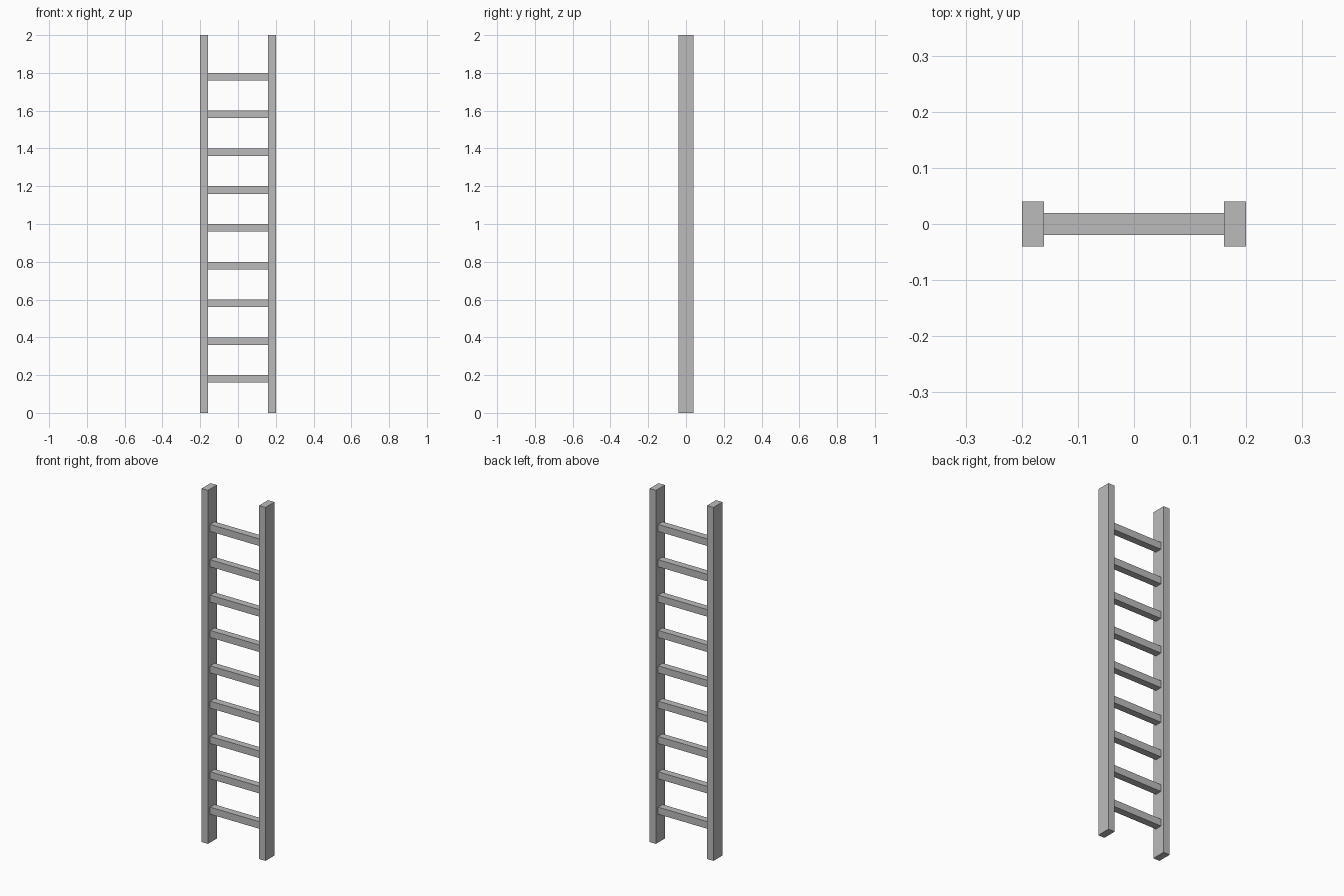
import bpy

cube = bpy.data.objects.get("Cube")
if cube:
    bpy.data.objects.remove(cube, do_unlink=True)

# Single flat grey
GREY = (0.5, 0.5, 0.5, 1.0)
grey = bpy.data.materials.new("plain_grey")
grey.use_nodes = True
grey.diffuse_color = GREY
grey.node_tree.nodes["Principled BSDF"].inputs["Base Color"].default_value = GREY

HEIGHT = 2.0
WIDTH = 0.4
THICK = 0.04       # rail width and rung height
RAIL_DEPTH = 0.08
RUNG_DEPTH = 0.04
SPACING = 0.2


def box(name, size, location):
    bpy.ops.mesh.primitive_cube_add(size=1, location=location)
    obj = bpy.context.object
    obj.name = name
    obj.scale = size
    bpy.ops.object.transform_apply(location=False, rotation=False, scale=True)
    obj.data.materials.append(grey)
    return obj


# Upright side rails
for side, sign in (("left", 1), ("right", -1)):
    box(f"{side}_rail", (THICK, RAIL_DEPTH, HEIGHT),
        (sign * (WIDTH - THICK) / 2, 0, HEIGHT / 2))

# Rungs, fitted between the rails with their tops on each spacing step
for i in range(1, 10):
    box(f"rung_{i}", (WIDTH - 2 * THICK, RUNG_DEPTH, THICK),
        (0, 0, i * SPACING - THICK / 2))
